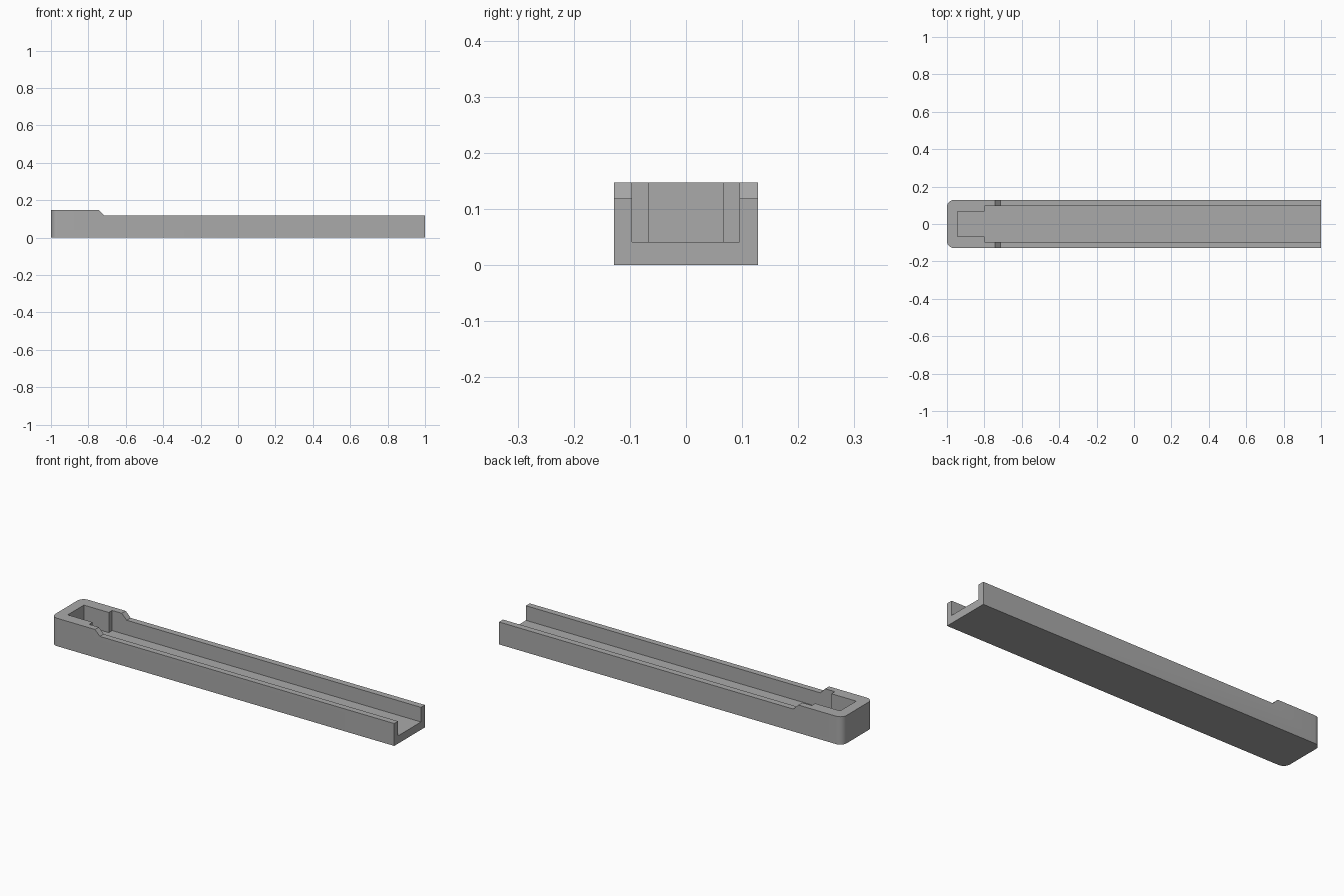
import bpy
import bmesh

if "Cube" in bpy.data.objects:
    bpy.data.objects.remove(bpy.data.objects["Cube"], do_unlink=True)

LENGTH, HALF_W = 1.0, 0.128
FLOOR, RAIL, TOP = 0.041, 0.118, 0.147

grey = bpy.data.materials.new("plain grey")
grey.use_nodes = True
colour = (0.4, 0.4, 0.4, 1)
grey.diffuse_color = colour
grey.node_tree.nodes["Principled BSDF"].inputs["Base Color"].default_value = colour


def prism(name, profile, y0, y1):
    """Extrude an x-z profile along y."""
    bm = bmesh.new()
    face = bm.faces.new([bm.verts.new((x, y0, z)) for x, z in profile])
    extruded = bmesh.ops.extrude_face_region(bm, geom=[face])["geom"]
    moved = [v for v in extruded if isinstance(v, bmesh.types.BMVert)]
    bmesh.ops.translate(bm, verts=moved, vec=(0, y1 - y0, 0))
    bmesh.ops.recalc_face_normals(bm, faces=bm.faces)
    mesh = bpy.data.meshes.new(name)
    bm.to_mesh(mesh)
    bm.free()
    mesh.materials.append(grey)
    obj = bpy.data.objects.new(name, mesh)
    bpy.context.collection.objects.link(obj)
    return obj


def box_profile(x0, x1, z0, z1):
    return [(x0, z0), (x1, z0), (x1, z1), (x0, z1)]


# Tray body: raised head, short ramp, long low rails
tray = prism("channel_tray", [
    (-LENGTH, 0), (LENGTH, 0), (LENGTH, RAIL),
    (-0.715, RAIL), (-0.744, TOP), (-LENGTH, TOP)], -HALF_W, HALF_W)

# Rounded vertical corners on the head end
bm = bmesh.new()
bm.from_mesh(tray.data)
corners = [e for e in bm.edges
           if all(v.co.x < -0.99 for v in e.verts)
           and abs(e.verts[0].co.y - e.verts[1].co.y) < 0.001]
bmesh.ops.bevel(bm, geom=corners, offset=0.036, segments=8,
                profile=0.5, affect='EDGES')
bm.to_mesh(tray.data)
bm.free()

# Open channel and narrower head pocket, sharing one floor
cutters = [
    prism("channel_cutter", box_profile(-0.8, 1.1, FLOOR, 0.3), -0.096, 0.095),
    prism("pocket_cutter", box_profile(-0.945, -0.78, FLOOR, 0.3), -0.067, 0.067),
]
bpy.context.view_layer.objects.active = tray
for cutter in cutters:
    cutter.hide_render = True
    cut = tray.modifiers.new(cutter.name, 'BOOLEAN')
    cut.operation = 'DIFFERENCE'
    cut.solver = 'EXACT'
    cut.object = cutter
    bpy.ops.object.modifier_apply(modifier=cut.name)
    bpy.data.objects.remove(cutter, do_unlink=True)

# Smooth the corner curves while keeping all edges crisp
bpy.ops.object.select_all(action='DESELECT')
tray.select_set(True)
bpy.ops.object.shade_smooth_by_angle(angle=0.5)
